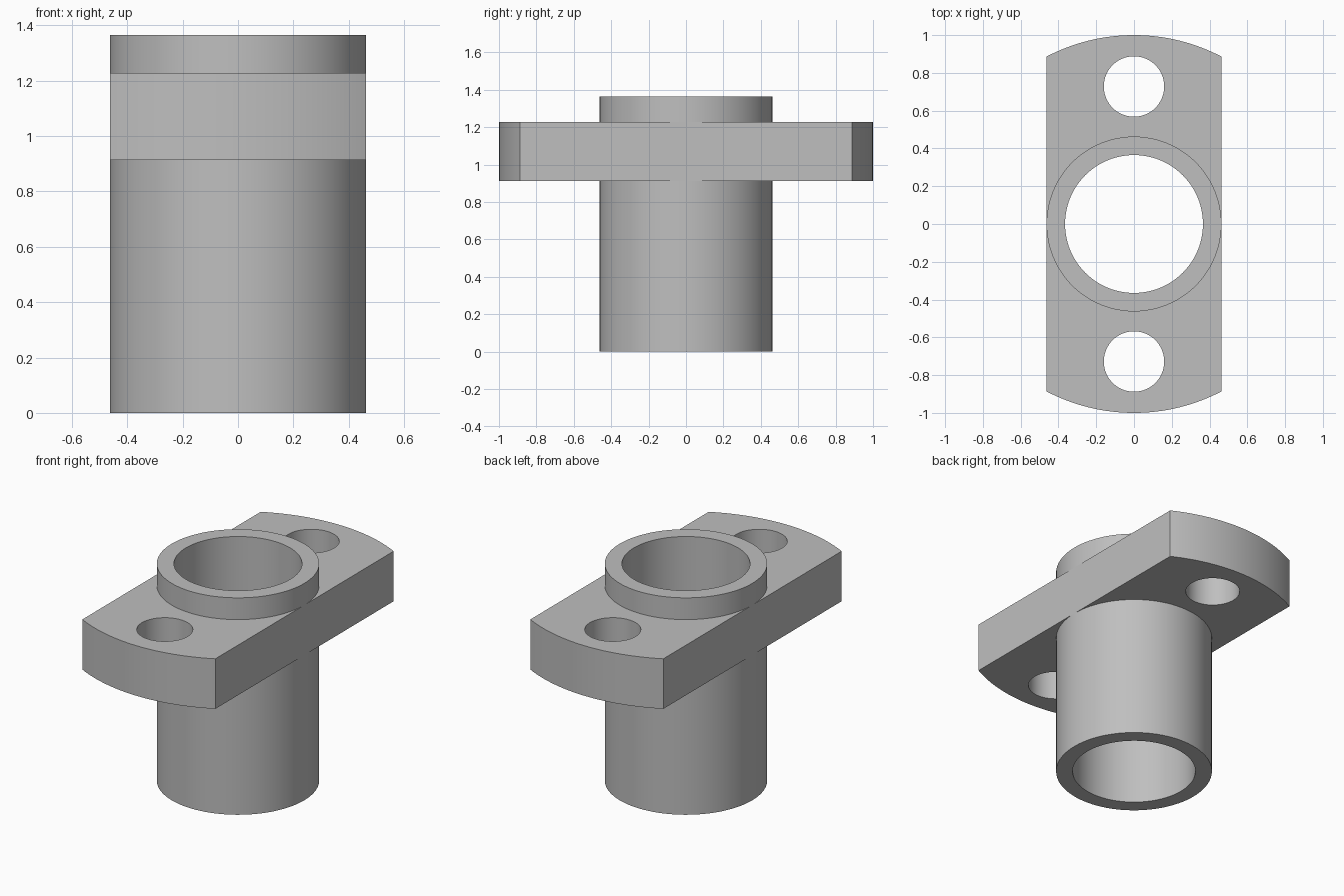
import bpy, bmesh
from math import sin, cos, pi, acos, radians

cube = bpy.data.objects.get("Cube")
if cube:
    bpy.data.objects.remove(cube)

# Main dimensions
SLEEVE_R, BORE_R, HEIGHT = 0.463, 0.365, 1.365
FLANGE_R, FLANGE_Z0, FLANGE_Z1 = 1.0, 0.913, 1.228
BOLT_R, BOLT_Y = 0.16, 0.728

# Single grey metal
GREY = (0.52, 0.52, 0.52, 1)
metal = bpy.data.materials.new("grey metal")
metal.use_nodes = True
metal.diffuse_color = GREY
metal.node_tree.nodes["Principled BSDF"].inputs["Base Color"].default_value = GREY


def circle(radius, y=0, count=96):
    return [(radius * cos(2 * pi * i / count), y + radius * sin(2 * pi * i / count))
            for i in range(count)]


def arc(radius, start, end, count=32):
    angles = [start + (end - start) * i / count for i in range(count + 1)]
    return [(radius * cos(a), radius * sin(a)) for a in angles]


def extruded(name, loops, z0, z1):
    """Fill an outline with holes and extrude it upward."""
    bm = bmesh.new()
    edges = []
    for loop in loops:
        verts = [bm.verts.new((x, y, z0)) for x, y in loop]
        edges += [bm.edges.new((v, verts[i - 1])) for i, v in enumerate(verts)]
    bmesh.ops.triangle_fill(bm, use_beauty=True, use_dissolve=False, edges=edges)
    result = bmesh.ops.extrude_face_region(bm, geom=bm.faces[:], use_keep_orig=True)
    top = [g for g in result["geom"] if isinstance(g, bmesh.types.BMVert)]
    bmesh.ops.translate(bm, verts=top, vec=(0, 0, z1 - z0))
    bmesh.ops.recalc_face_normals(bm, faces=bm.faces[:])
    mesh = bpy.data.meshes.new(name)
    bm.to_mesh(mesh)
    bm.free()
    mesh.materials.append(metal)
    obj = bpy.data.objects.new(name, mesh)
    bpy.context.collection.objects.link(obj)
    bpy.ops.object.select_all(action='DESELECT')
    obj.select_set(True)
    bpy.context.view_layer.objects.active = obj
    bpy.ops.object.shade_smooth_by_angle(angle=radians(30))
    return obj


# Hollow sleeve through the full height
extruded("sleeve", [circle(SLEEVE_R), circle(BORE_R)], 0, HEIGHT)

# Round flange trimmed flat on both sides, with two bolt holes;
# its centre opening is hidden inside the sleeve wall
corner = acos(SLEEVE_R / FLANGE_R)
outline = arc(FLANGE_R, corner, pi - corner) + arc(FLANGE_R, pi + corner, 2 * pi - corner)
holes = [circle(BOLT_R, side * BOLT_Y, 64) for side in (1, -1)]
inner = circle((SLEEVE_R + BORE_R) / 2)
extruded("flange", [outline, inner] + holes, FLANGE_Z0, FLANGE_Z1)
